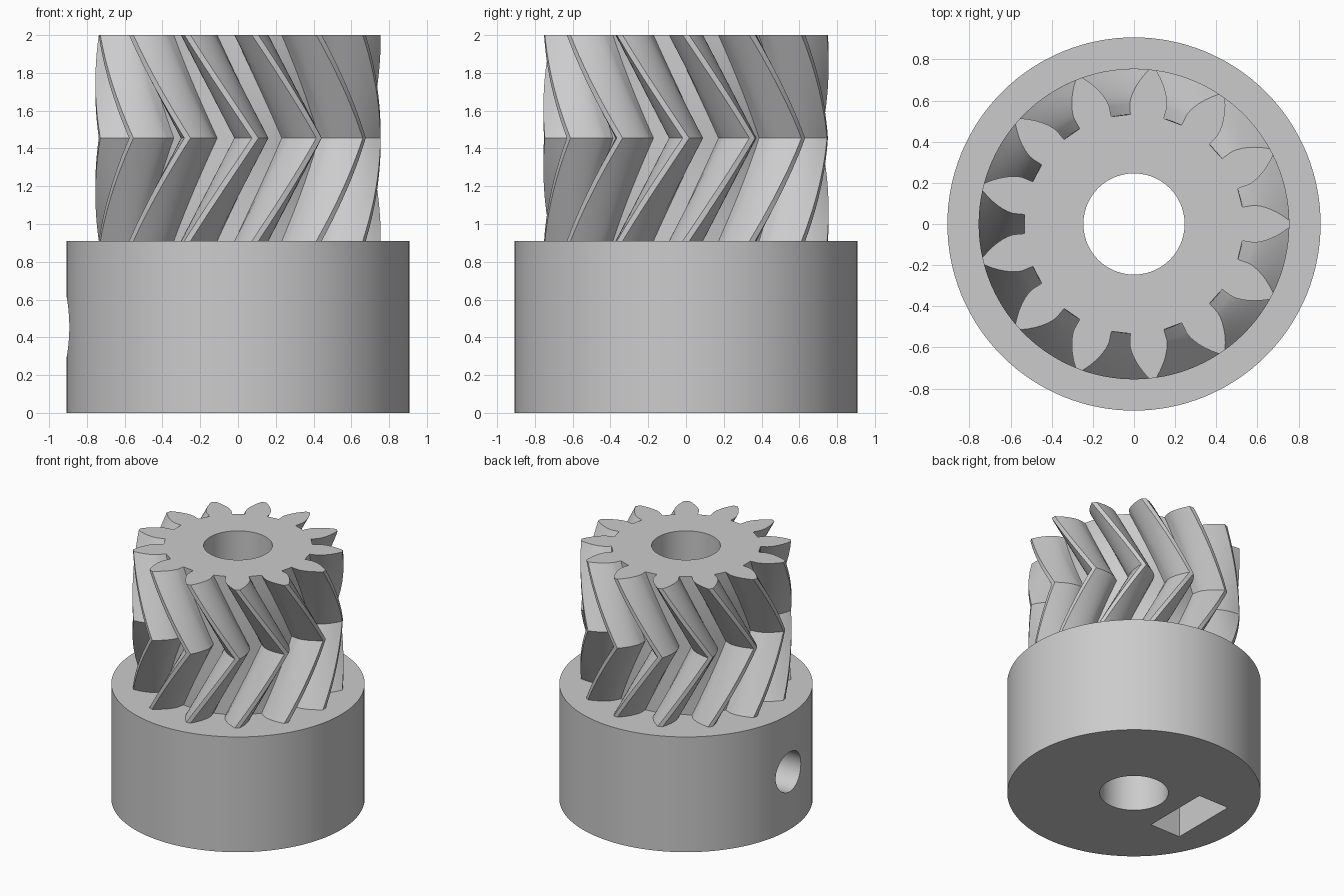
import bpy
import bmesh
from math import pi, cos, sin, sqrt, atan, radians
from mathutils import Matrix

if "Cube" in bpy.data.objects:
    bpy.data.objects.remove(bpy.data.objects["Cube"])

TEETH = 13
PITCH = 2 * pi / TEETH
ROOT_R, BASE_R, TIP_R = 0.533, 0.585, 0.755
BASE_HALF = radians(8.85)          # half a tooth at the base circle
HUB_R, HUB_TOP, TOP = 0.907, 0.91, 2.0
BORE_R = 0.246

grey = bpy.data.materials.new("plain grey")
grey.use_nodes = True
grey.diffuse_color = (0.6, 0.6, 0.6, 1)
grey.node_tree.nodes["Principled BSDF"].inputs["Base Color"].default_value = (0.6, 0.6, 0.6, 1)


def finish(name, bm):
    bmesh.ops.recalc_face_normals(bm, faces=bm.faces[:])
    mesh = bpy.data.meshes.new(name)
    bm.to_mesh(mesh)
    bm.free()
    mesh.materials.append(grey)
    obj = bpy.data.objects.new(name, mesh)
    bpy.context.collection.objects.link(obj)
    return obj


def loft(name, rings):
    """Solid through a list of equally long point rings."""
    bm = bmesh.new()
    rows = [[bm.verts.new(p) for p in ring] for ring in rings]
    n = len(rows[0])
    for low, high in zip(rows, rows[1:]):
        for i in range(n):
            j = (i + 1) % n
            bm.faces.new((low[i], low[j], high[j], high[i]))
    bm.faces.new(rows[0][::-1])
    bm.faces.new(rows[-1])
    return finish(name, bm)


def cylinder(name, radius, z0, z1, segments=96):
    bm = bmesh.new()
    bmesh.ops.create_cone(bm, cap_ends=True, segments=segments, radius1=radius,
                          radius2=radius, depth=z1 - z0,
                          matrix=Matrix.Translation((0, 0, (z0 + z1) / 2)))
    return finish(name, bm)


def activate(obj):
    bpy.ops.object.select_all(action='DESELECT')
    obj.select_set(True)
    bpy.context.view_layer.objects.active = obj


def cut(obj, cutter):
    activate(obj)
    mod = obj.modifiers.new("cut", 'BOOLEAN')
    mod.operation = 'DIFFERENCE'
    mod.solver = 'EXACT'
    mod.object = cutter
    bpy.ops.object.modifier_apply(modifier=mod.name)
    bpy.data.objects.remove(cutter)


# Tooth outline: radial root, involute flank, narrow tip, mirrored
def involute(r):
    t = sqrt(max((r / BASE_R) ** 2 - 1, 0))
    return t - atan(t)


STEPS = 7
flank = [(ROOT_R, BASE_HALF)]
for k in range(STEPS + 1):
    r = BASE_R + (TIP_R - BASE_R) * (k / STEPS) ** 1.3
    flank.append((r, BASE_HALF - involute(r)))
tooth = [(r, -a) for r, a in flank] + flank[::-1]
outline = [(r, a + k * PITCH) for k in range(TEETH) for r, a in tooth]

# Herringbone gear: twists one pitch to mid height and back again
LAYERS = 20
rings = []
for i in range(LAYERS + 1):
    f = i / LAYERS
    twist = PITCH * (1 - abs(2 * f - 1))
    z = HUB_TOP + (TOP - HUB_TOP) * f
    rings.append([(r * cos(a + twist), r * sin(a + twist), z) for r, a in outline])
gear = loft("herringbone_gear", rings)
cut(gear, cylinder("gear_bore_cutter", BORE_R, 0.5, 2.5))

# Hub with shaft bore, set screw hole and captive nut slot
hub = cylinder("hub", HUB_R, 0, HUB_TOP, 128)
cut(hub, cylinder("hub_bore_cutter", BORE_R, -0.5, 1.5))

SCREW_Z = 0.455
screw = cylinder("screw_cutter", 0.157, 0.1, 1.2, 48)
screw.data.transform(Matrix.Translation((0, 0, SCREW_Z)) @ Matrix.Rotation(-pi / 2, 4, 'Y'))
cut(hub, screw)

nut_profile = [(-0.27, -0.2), (0.27, -0.2), (0.27, 0.61), (0, 0.766), (-0.27, 0.61)]
cut(hub, loft("nut_cutter", [[(x, y, z) for y, z in nut_profile] for x in (-0.65, -0.385)]))

for part in (gear, hub):
    activate(part)
    bpy.ops.object.shade_smooth_by_angle(angle=radians(25))
